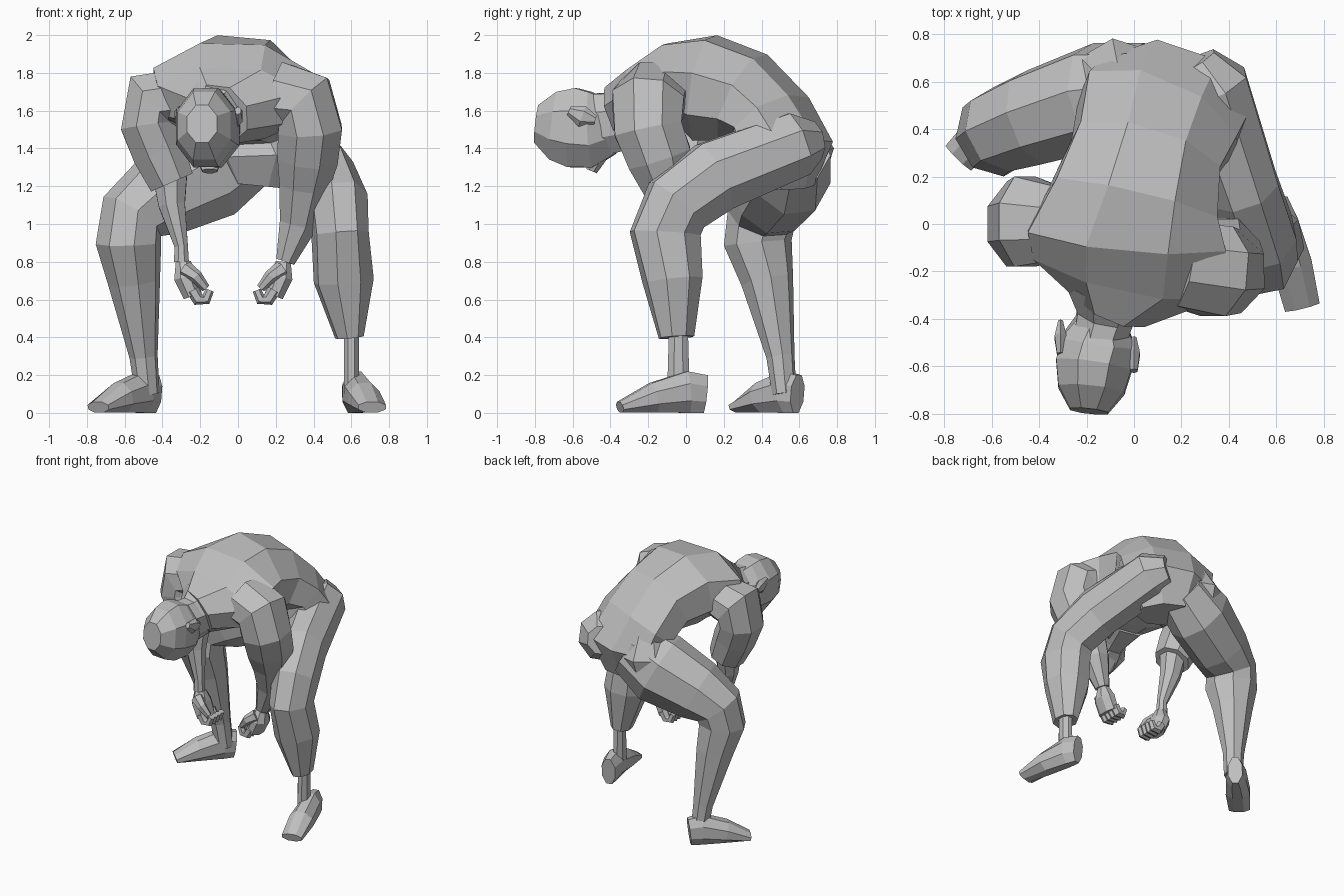
import bpy
import bmesh
from math import cos, sin, pi
from mathutils import Vector

default_cube = bpy.data.objects.get("Cube")
if default_cube:
    bpy.data.objects.remove(default_cube, do_unlink=True)

# Single flat grey
grey = bpy.data.materials.new("plain grey")
grey.use_nodes = True
colour = (.52, .52, .52, 1)
grey.diffuse_color = colour
grey.node_tree.nodes["Principled BSDF"].inputs["Base Color"].default_value = colour

ALONG_X = Vector((1, 0, 0))
ALONG_Y = Vector((0, 1, 0))


def loft(name, rings, side, sides=8):
    """Skin a limb through rings of (x, y, z, half width along side, half depth).

    A ring without a half depth is as deep as it is wide."""
    bm = bmesh.new()
    centres = [Vector(ring[:3]) for ring in rings]
    flat = cos(pi / sides)
    loops = []
    for i, ring in enumerate(rings):
        before = centres[max(i - 1, 0)]
        after = centres[min(i + 1, len(rings) - 1)]
        tangent = (after - before).normalized()
        across = (side - tangent * side.dot(tangent)).normalized()
        through = tangent.cross(across)
        half_width, half_depth = ring[3], ring[-1]
        loop = []
        for k in range(sides):
            angle = (2 * k + 1) * pi / sides
            point = centres[i] + across * (half_width * cos(angle) / flat)
            point += through * (half_depth * sin(angle) / flat)
            point.z = max(point.z, 0)
            loop.append(bm.verts.new(point))
        loops.append(loop)

    # Walls between neighbouring rings, then the two end caps
    for lower, upper in zip(loops, loops[1:]):
        for k in range(sides):
            n = (k + 1) % sides
            bm.faces.new((lower[k], lower[n], upper[n], upper[k]))
    bm.faces.new(loops[0])
    bm.faces.new(loops[-1])
    bmesh.ops.recalc_face_normals(bm, faces=bm.faces)

    mesh = bpy.data.meshes.new(name)
    bm.to_mesh(mesh)
    bm.free()
    mesh.materials.append(grey)
    part = bpy.data.objects.new(name, mesh)
    bpy.context.collection.objects.link(part)


def hand(label, wrist, inward):
    """Half-closed hand hanging from the wrist, digits curling inward along x."""
    wrist = Vector(wrist)

    def at(across, forward, down, *size):
        offset = Vector((inward * across, -forward, -down))
        return (*(wrist + offset), *size)

    loft(label + "_palm", [
        at(0, 0, 0, .04),
        at(.01, 0, .08, .08, .06),
        at(.05, 0, .18, .08, .05)], ALONG_Y)

    for i, finger in enumerate(("index", "middle", "ring", "little")):
        spread = .06 - .04 * i
        loft(f"{label}_{finger}_finger", [
            at(.05, spread, .15, .03),
            at(.08, spread, .2, .03),
            at(.12, spread, .2, .025),
            at(.14, spread, .15, .02)], ALONG_Y, sides=6)

    loft(label + "_thumb", [
        at(.01, .05, .04, .04),
        at(.07, .08, .08, .03),
        at(.12, .07, .14, .02)], ALONG_Y, sides=6)


def foot(label, heel, toe):
    """Flat-soled shoe tapering in height from the heel to a broad toe."""
    heel = Vector((*heel, 0))
    toe = Vector((*toe, 0))
    rings = []
    for along, half_width, half_height in (
            (0, .05, .1), (.2, .07, .11), (.6, .085, .08), (1, .075, .03)):
        centre = heel.lerp(toe, along)
        rings.append((centre.x, centre.y, half_height, half_width, half_height))
    sideways = (toe - heel).cross(Vector((0, 0, 1)))
    loft(label + "_foot", rings, sideways)


# Bent-over trunk, from crotch over the back to the collar
hip_line = Vector((.95, -.3, -.08))
loft("torso", [
    (.13, .5, 1.2, .2, .16),
    (.15, .5, 1.4, .33, .25),
    (.1, .45, 1.55, .34, .2),
    (.05, .3, 1.67, .31, .24),
    (0, .1, 1.72, .35, .27),
    (-.03, -.05, 1.72, .42, .24),
    (-.03, -.2, 1.64, .4, .2),
    (-.1, -.35, 1.58, .16)], hip_line)

# Right buttock rounding out the rear of the hips
loft("right_buttock", [
    (-.06, .55, 1.55, .12),
    (-.08, .57, 1.4, .18, .2),
    (-.08, .55, 1.2, .18, .15)], hip_line)

# Neck and head, crown pointing forward and face down
loft("neck", [
    (-.1, -.25, 1.6, .19),
    (-.12, -.38, 1.54, .12, .16),
    (-.15, -.5, 1.52, .11, .17)], ALONG_X)
loft("head", [
    (-.14, -.4, 1.52, .1, .15),
    (-.15, -.5, 1.5, .16, .2),
    (-.17, -.6, 1.51, .16, .21),
    (-.18, -.7, 1.52, .14, .18),
    (-.19, -.79, 1.53, .08, .1)], ALONG_X)
loft("chin", [
    (-.15, -.45, 1.4, .09, .06),
    (-.15, -.5, 1.28, .04, .03)], ALONG_X)

for label, x, y in (("left", 0, -.55), ("right", -.31, -.48)):
    loft(label + "_ear", [
        (x, y + .07, 1.55, .01, .02),
        (x, y, 1.57, .025, .05),
        (x, y - .07, 1.6, .015, .02)], ALONG_X, sides=6)

# Left arm, fully sleeved
loft("left_arm", [
    (.2, -.17, 1.68, .18),
    (.35, -.2, 1.64, .19, .18),
    (.38, -.2, 1.5, .18, .17),
    (.37, -.14, 1.35, .17, .16),
    (.35, -.1, 1.2, .13),
    (.32, -.05, 1, .1),
    (.25, -.05, .8, .05)], ALONG_Y)
hand("left_hand", (.24, -.05, .8), -1)

# Right arm, bare below the elbow
loft("right_sleeve", [
    (-.3, 0, 1.67, .15),
    (-.46, .01, 1.65, .19, .17),
    (-.48, 0, 1.52, .18, .14),
    (-.42, 0, 1.38, .15, .14),
    (-.35, 0, 1.22, .12)], ALONG_Y)
loft("right_forearm", [
    (-.36, 0, 1.25, .09),
    (-.35, -.02, 1.1, .07),
    (-.3, -.05, .88, .035),
    (-.3, -.05, .8, .04)], ALONG_Y)
hand("right_hand", (-.29, -.05, .8), 1)

# Left leg, deep crouch with trouser cuff and bare ankle
loft("left_leg", [
    (.25, .68, 1.44, .1),
    (.31, .58, 1.42, .17),
    (.46, .15, 1.25, .15, .19),
    (.53, -.05, 1.1, .15, .18),
    (.54, -.11, .95, .14, .18),
    (.56, -.07, .7, .15),
    (.59, -.05, .4, .07, .09)], Vector((1, .2, 0)))
loft("left_ankle", [
    (.6, -.04, .45, .04, .05),
    (.6, -.04, .1, .04, .06)], ALONG_X)
foot("left", (.6, .1), (.71, -.35))

# Right leg, stepped out to the side
loft("right_leg", [
    (.05, .57, 1.4, .18, .2),
    (-.15, .54, 1.28, .21, .25),
    (-.42, .45, 1.14, .19, .21),
    (-.56, .4, 1.04, .17),
    (-.58, .38, .9, .17, .16),
    (-.55, .43, .7, .13),
    (-.5, .5, .3, .07),
    (-.48, .52, .1, .06)], Vector((-.5, .85, 0)))
foot("right", (-.44, .59), (-.74, .28))
